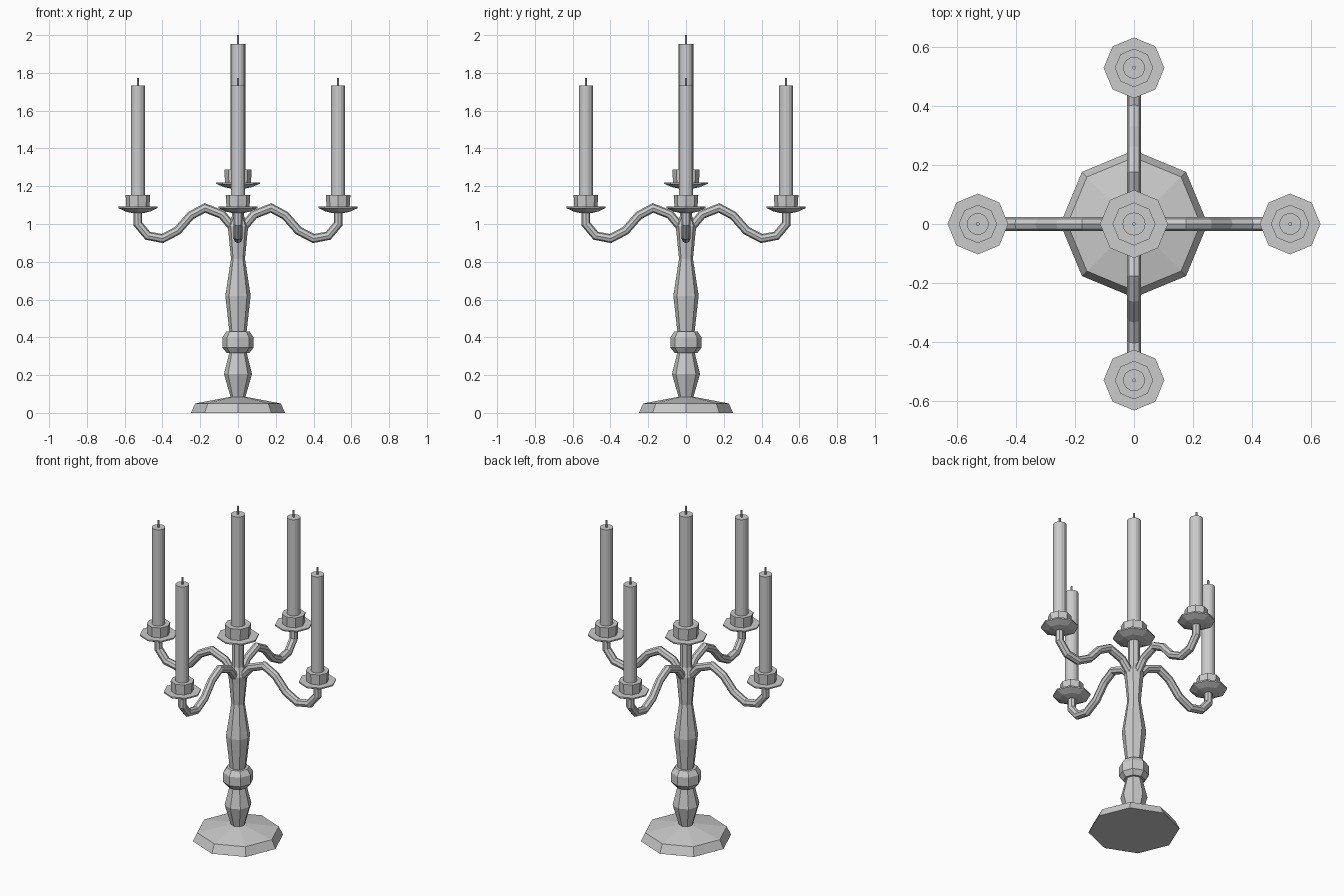
import bpy
import bmesh
from math import cos, sin, pi
from mathutils import Vector, Matrix

cube = bpy.data.objects.get("Cube")
if cube:
    bpy.data.objects.remove(cube)

GREY = (0.6, 0.6, 0.6, 1)
grey = bpy.data.materials.new("plain grey")
grey.use_nodes = True
grey.diffuse_color = GREY
grey.node_tree.nodes["Principled BSDF"].inputs["Base Color"].default_value = GREY


def loft(name, rings, location=(0, 0, 0), turn=0):
    """Skin a list of equal rings of points and cap both ends."""
    bm = bmesh.new()
    loops = [[bm.verts.new(p) for p in ring] for ring in rings]
    n = len(loops[0])
    for a, b in zip(loops, loops[1:]):
        for i in range(n):
            j = (i + 1) % n
            bm.faces.new((a[i], a[j], b[j], b[i]))
    bm.faces.new(loops[0][::-1])
    bm.faces.new(loops[-1])
    bmesh.ops.rotate(bm, verts=bm.verts, matrix=Matrix.Rotation(turn, 3, "Z"))
    bmesh.ops.recalc_face_normals(bm, faces=bm.faces)
    mesh = bpy.data.meshes.new(name)
    bm.to_mesh(mesh)
    bm.free()
    mesh.materials.append(grey)
    obj = bpy.data.objects.new(name, mesh)
    obj.location = location
    bpy.context.collection.objects.link(obj)
    return obj


def turned(name, profile, sides=8, location=(0, 0, 0)):
    """Lathe a (radius, height) profile."""
    rings = [[(r * cos(2 * pi * i / sides), r * sin(2 * pi * i / sides), z)
              for i in range(sides)] for r, z in profile]
    return loft(name, rings, location)


def tube(name, path, radius, turn, sides=8):
    """Sweep a round section along an (x, z) path with mitred joints."""
    pts = [Vector((x, 0, z)) for x, z in path]
    rings = []
    for k, p in enumerate(pts):
        before = (p - pts[k - 1]).normalized() if k else (pts[1] - p).normalized()
        after = (pts[k + 1] - p).normalized() if k < len(pts) - 1 else before
        tangent = (before + after).normalized()
        normal = Vector((-tangent.z, 0, tangent.x)) / tangent.dot(before)
        rings.append([p + radius * (normal * cos(2 * pi * i / sides)
                                    + Vector((0, 1, 0)) * sin(2 * pi * i / sides))
                      for i in range(sides)])
    return loft(name, rings, turn=turn)


def candle_set(label, x, y, z, scale, candle_top, wick_top, candle_radius):
    """Drip tray, socket, candle and wick; z is the tray rim height."""
    s = scale
    at = (x, y, z)
    turned(label + "_drip_tray",
           [(0.03 * s, -0.03), (0.065 * s, -0.022), (0.103 * s, -0.004), (0.103 * s, 0.004)],
           location=at)
    turned(label + "_socket", [(0.061 * s, 0), (0.065 * s, 0.065 * s)], location=at)
    turned(label + "_candle", [(candle_radius, 0.03), (candle_radius, candle_top - z)],
           16, at)
    turned(label + "_wick", [(0.006, candle_top - z - 0.01), (0.006, wick_top - z)],
           8, at)


# Foot and turned column
turned("foot", [(0.25, 0), (0.226, 0.05), (0.04, 0.085)])
turned("lower_stem", [(0.038, 0.08), (0.074, 0.205), (0.046, 0.32)])
turned("knop", [(0.06, 0.317), (0.082, 0.345), (0.082, 0.4), (0.062, 0.43)])
turned("column", [(0.045, 0.425), (0.067, 0.62), (0.037, 0.815), (0.05, 0.95),
                  (0.055, 0.99), (0.033, 1.04), (0.033, 1.2)])

# Central candle
candle_set("centre", 0, 0, 1.217, 1.12, 1.952, 2.0, 0.039)

# Four curved arms with candles
arm_path = [(0.01, 0.945), (0.035, 0.99), (0.085, 1.05), (0.175, 1.085), (0.25, 1.045),
            (0.32, 0.965), (0.4, 0.923), (0.478, 0.938), (0.53, 1.0), (0.53, 1.07)]
for k, side in enumerate(("left", "back", "right", "front")):
    angle = k * pi / 2
    tube(side + "_arm", arm_path, 0.023, angle)
    candle_set(side, 0.53 * cos(angle), 0.53 * sin(angle), 1.088, 1, 1.732, 1.773, 0.037)
